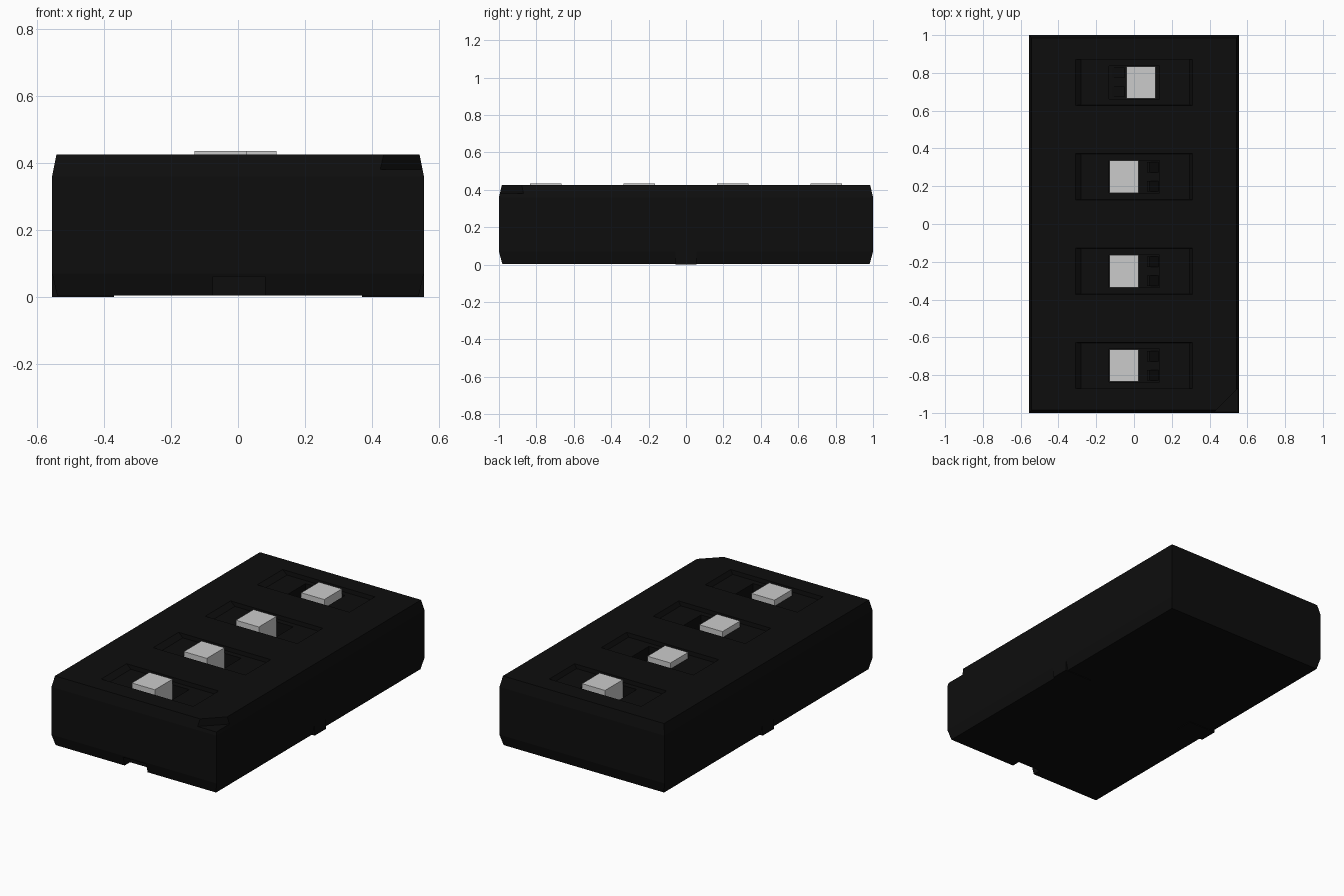
import bpy
import bmesh

if "Cube" in bpy.data.objects:
    bpy.data.objects.remove(bpy.data.objects["Cube"])


def material(name, value):
    m = bpy.data.materials.new(name)
    m.use_nodes = True
    col = (value, value, value, 1)
    m.diffuse_color = col
    bsdf = next(n for n in m.node_tree.nodes if n.type == 'BSDF_PRINCIPLED')
    bsdf.inputs["Base Color"].default_value = col
    return m


black = material("black plastic", 0.0042)
white = material("white plastic", 0.6)


def rect(x0, x1, y0, y1):
    return [(x0, y0), (x1, y0), (x1, y1), (x0, y1)]


def loft(bm, sections):
    """Closed solid through (outline, z) sections, listed upwards."""
    rings = [[bm.verts.new((x, y, z)) for x, y in pts] for pts, z in sections]
    n = len(rings[0])
    bm.faces.new(rings[0][::-1])
    bm.faces.new(rings[-1])
    for lo, hi in zip(rings, rings[1:]):
        for i in range(n):
            j = (i + 1) % n
            bm.faces.new((lo[i], lo[j], hi[j], hi[i]))


def make(name, solids, mat):
    bm = bmesh.new()
    for s in solids:
        loft(bm, s)
    bmesh.ops.recalc_face_normals(bm, faces=bm.faces)
    me = bpy.data.meshes.new(name)
    bm.to_mesh(me)
    bm.free()
    me.materials.append(mat)
    ob = bpy.data.objects.new(name, me)
    bpy.context.scene.collection.objects.link(ob)
    return ob


def cut(target, solids):
    """Subtract solids and discard the cutter."""
    cutter = make("cutter", solids, black)
    cutter.hide_render = True
    mod = target.modifiers.new("cut", 'BOOLEAN')
    mod.operation = 'DIFFERENCE'
    mod.solver = 'EXACT'
    mod.object = cutter
    bpy.context.view_layer.objects.active = target
    bpy.ops.object.modifier_apply(modifier=mod.name)
    bpy.data.objects.remove(cutter)


# Housing with drafted top and bottom edges
SWITCH_Y = (-0.75, -0.25, 0.25, 0.75)
FLOOR, SLOT_FLOOR = 0.40, 0.28
body = make("housing", [[
    (rect(-0.54, 0.54, -0.982, 0.982), 0.004),
    (rect(-0.555, 0.555, -1, 1), 0.07),
    (rect(-0.555, 0.555, -1, 1), 0.36),
    (rect(-0.542, 0.542, -0.985, 0.985), 0.425)]], black)

# Shallow window around each switch, with sloped ends
cut(body, [[(rect(-0.28, 0.295, y - 0.12, y + 0.12), FLOOR),
            (rect(-0.31, 0.31, y - 0.122, y + 0.122), 0.425),
            (rect(-0.31, 0.31, y - 0.122, y + 0.122), 0.5)] for y in SWITCH_Y])

# Deep slot in which each slider travels
cut(body, [[(rect(-0.132, 0.135, y - 0.087, y + 0.087), SLOT_FLOOR),
            (rect(-0.132, 0.135, y - 0.087, y + 0.087), 0.46)] for y in SWITCH_Y])

# Pin-one corner step and front bottom notch
corner = [(0.40, -1.02), (0.60, -1.02), (0.60, -0.82)]
cut(body, [[(corner, 0.38), (corner, 0.5)],
           [(rect(-0.075, 0.08, -1.1, -0.93), -0.1),
            (rect(-0.075, 0.08, -1.1, -0.93), 0.06)]])

# Standoff feet at the middle of both long sides
for name, s in (("left_foot", 1), ("right_foot", -1)):
    x0, x1 = sorted((0.37 * s, 0.555 * s))
    make(name, [[(rect(x0, x1, -0.055, 0.055), 0.0),
                 (rect(x0, x1, -0.055, 0.055), 0.07)]], black)

# Sliders: the rear one is switched to the other side
for i, y in enumerate(SWITCH_Y):
    on = i == 3
    x = -0.04 if on else -0.13
    make(f"slider_{i + 1}", [[
        (rect(x, x + 0.155, y - 0.085, y + 0.085), SLOT_FLOOR),
        (rect(x, x + 0.155, y - 0.085, y + 0.085), 0.435)]], white)
    # Pair of sloped detent ribs in the empty end of the slot
    a, b = (-0.12, -0.05) if on else (0.07, 0.13)
    top = (b - 0.012, b) if on else (a, a + 0.012)
    make(f"detent_ribs_{i + 1}", [[
        (rect(a, b, y + c - 0.028, y + c + 0.028), SLOT_FLOOR),
        (rect(*top, y + c - 0.028, y + c + 0.028), 0.315)]
        for c in (-0.05, 0.05)], black)
